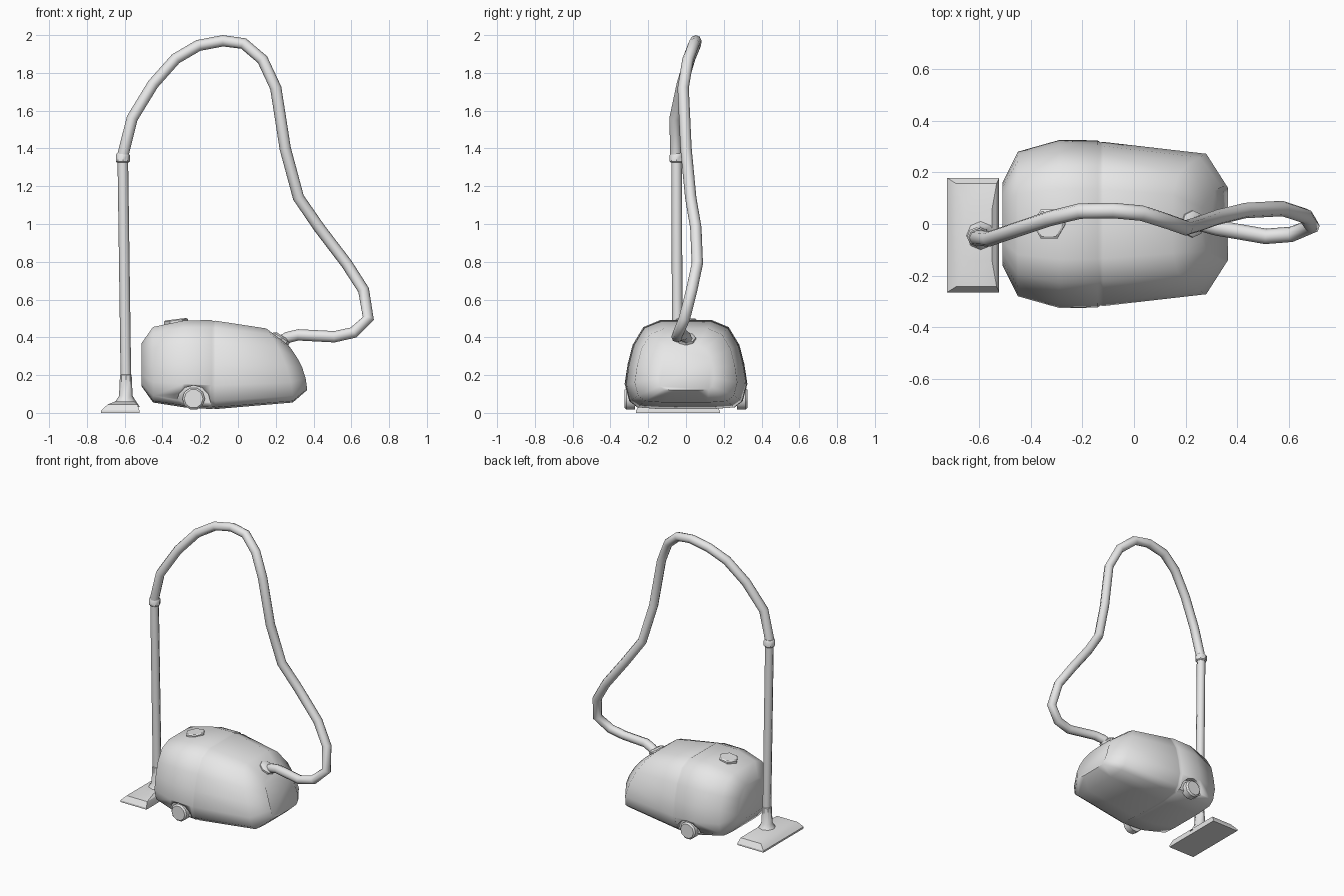
import bpy, bmesh, math
from mathutils import Vector

if "Cube" in bpy.data.objects:
    bpy.data.objects.remove(bpy.data.objects["Cube"])

grey = bpy.data.materials.new("plain grey")
grey.use_nodes = True
grey.diffuse_color = (0.8, 0.8, 0.8, 1)
grey.node_tree.nodes["Principled BSDF"].inputs["Base Color"].default_value = grey.diffuse_color


def loft(name, rings, angle=40):
    """Skin a list of equal-length closed rings and cap both ends."""
    bm = bmesh.new()
    loops = [[bm.verts.new(p) for p in ring] for ring in rings]
    for a, b in zip(loops, loops[1:]):
        for i in range(len(a)):
            j = (i + 1) % len(a)
            bm.faces.new((a[i], a[j], b[j], b[i]))
    bm.faces.new(loops[0])
    bm.faces.new(loops[-1])
    bmesh.ops.recalc_face_normals(bm, faces=bm.faces)
    mesh = bpy.data.meshes.new(name)
    bm.to_mesh(mesh)
    bm.free()
    mesh.materials.append(grey)
    obj = bpy.data.objects.new(name, mesh)
    bpy.context.collection.objects.link(obj)
    bpy.ops.object.select_all(action='DESELECT')
    obj.select_set(True)
    bpy.context.view_layer.objects.active = obj
    bpy.ops.object.shade_smooth_by_angle(angle=math.radians(angle))
    return obj


def turned(name, origin, axis, profile, sides=8, angle=40):
    """Round part: profile of (distance along axis, radius)."""
    spin = Vector((0, 0, 1)).rotation_difference(Vector(axis))
    rings = []
    for d, r in profile:
        steps = [2 * math.pi * i / sides for i in range(sides)]
        rings.append([Vector(origin) + spin @ Vector((r * math.cos(t), r * math.sin(t), d))
                      for t in steps])
    return loft(name, rings, angle)


def sweep(name, path, radius, sides=8):
    """Tube along a path, with rings on the mitre planes."""
    pts = [Vector(p) for p in path]
    rings = []
    for i, p in enumerate(pts):
        t = (pts[min(i + 1, len(pts) - 1)] - pts[max(i - 1, 0)]).normalized()
        u = Vector((0, 1, 0))
        u = (u - t * u.dot(t)).normalized()
        v = t.cross(u)
        rings.append([p + radius * (u * math.cos(a) + v * math.sin(a))
                      for a in (2 * math.pi * k / sides for k in range(sides))])
    return loft(name, rings, 60)


# Body: one half section, mirrored and fitted to each station
half = [(0.42, 0), (0.8, 0.02), (0.93, 0.09), (1, 0.27), (0.95, 0.5),
        (0.87, 0.72), (0.7, 0.92), (0.42, 1)]
section = half + [(-y, z) for y, z in reversed(half)]
# x, lean of the top, half width, bottom, top
stations = [(-0.51, 0, 0.16, 0.14, 0.37), (-0.45, 0, 0.28, 0.055, 0.455),
            (-0.29, 0, 0.325, 0.03, 0.488), (-0.14, 0, 0.323, 0.02, 0.492),
            (-0.13, 0, 0.316, 0.025, 0.485), (-0.12, 0, 0.318, 0.02, 0.488),
            (0.29, 0.14, 0.272, 0.055, 0.447), (0.365, 0.1, 0.15, 0.12, 0.36)]
body = loft("body", [[(x - lean * z * z, w * y, lo + (hi - lo) * z) for y, z in section]
                     for x, lean, w, lo, hi in stations], 60)

# Wheels sitting in shallow arches cut from the body
for side, label in ((1, "left"), (-1, "right")):
    arch = turned(label + "_arch_cutter", (-0.235, side * 0.285, 0.055), (0, side, 0),
                  [(0, 0.09), (0.1, 0.09)], 12)
    arch.hide_render = True
    arch.hide_set(True)
    cut = body.modifiers.new(label + "_arch", 'BOOLEAN')
    cut.operation = 'DIFFERENCE'
    cut.solver = 'EXACT'
    cut.object = arch
    turned(label + "_wheel", (-0.235, side * 0.27, 0.075), (0, side, 0),
           [(0, 0.06), (0.045, 0.06), (0.055, 0.05)], 10)

# Power button on top
turned("power_button", (-0.327, 0, 0.47), (-0.12, 0, 1),
       [(0, 0.064), (0.02, 0.064), (0.026, 0.056)], 6)

# Hose and its socket on the nose
turned("hose_socket", (0.215, 0, 0.375), (0.5, 0, 0.8),
       [(0, 0.054), (0.028, 0.052), (0.038, 0.036)], 8)
sweep("hose", [(0.22, 0.01, 0.375), (0.265, 0, 0.4), (0.32, -0.015, 0.413), (0.51, -0.048, 0.403),
               (0.61, -0.04, 0.425), (0.69, -0.008, 0.5), (0.665, 0.03, 0.65),
               (0.575, 0.06, 0.79), (0.43, 0.052, 0.98), (0.32, 0.025, 1.14),
               (0.25, 0, 1.4), (0.2, -0.015, 1.72), (0.13, 0.01, 1.87),
               (0.03, 0.042, 1.955), (-0.08, 0.052, 1.97), (-0.21, 0.05, 1.945),
               (-0.33, 0.02, 1.875), (-0.45, -0.02, 1.74), (-0.56, -0.058, 1.56),
               (-0.608, -0.054, 1.37), (-0.61, -0.05, 1.33)], 0.03)

# Wand with collar at the top and a flared neck at the foot
sweep("wand", [(-0.61, -0.05, 1.35), (-0.593, -0.045, 0.15)], 0.028)
turned("wand_collar", (-0.61, -0.05, 1.325), (0, 0, 1),
       [(0, 0.03), (0.006, 0.037), (0.04, 0.037), (0.05, 0.03)])
turned("floor_head_neck", (-0.594, -0.045, 0.03), (0, 0, 1),
       [(0, 0.075), (0.03, 0.055), (0.06, 0.036), (0.17, 0.031), (0.175, 0.026)])


# Floor head: stacked rectangles, narrowing upwards
def rectangle(x0, x1, half_y, z):
    return [(x0, -0.043 - half_y, z), (x1, -0.043 - half_y, z),
            (x1, -0.043 + half_y, z), (x0, -0.043 + half_y, z)]


loft("floor_head", [rectangle(-0.724, -0.522, 0.222, 0), rectangle(-0.724, -0.522, 0.222, 0.012),
                    rectangle(-0.69, -0.532, 0.2, 0.045), rectangle(-0.65, -0.55, 0.1, 0.06)], 25)
